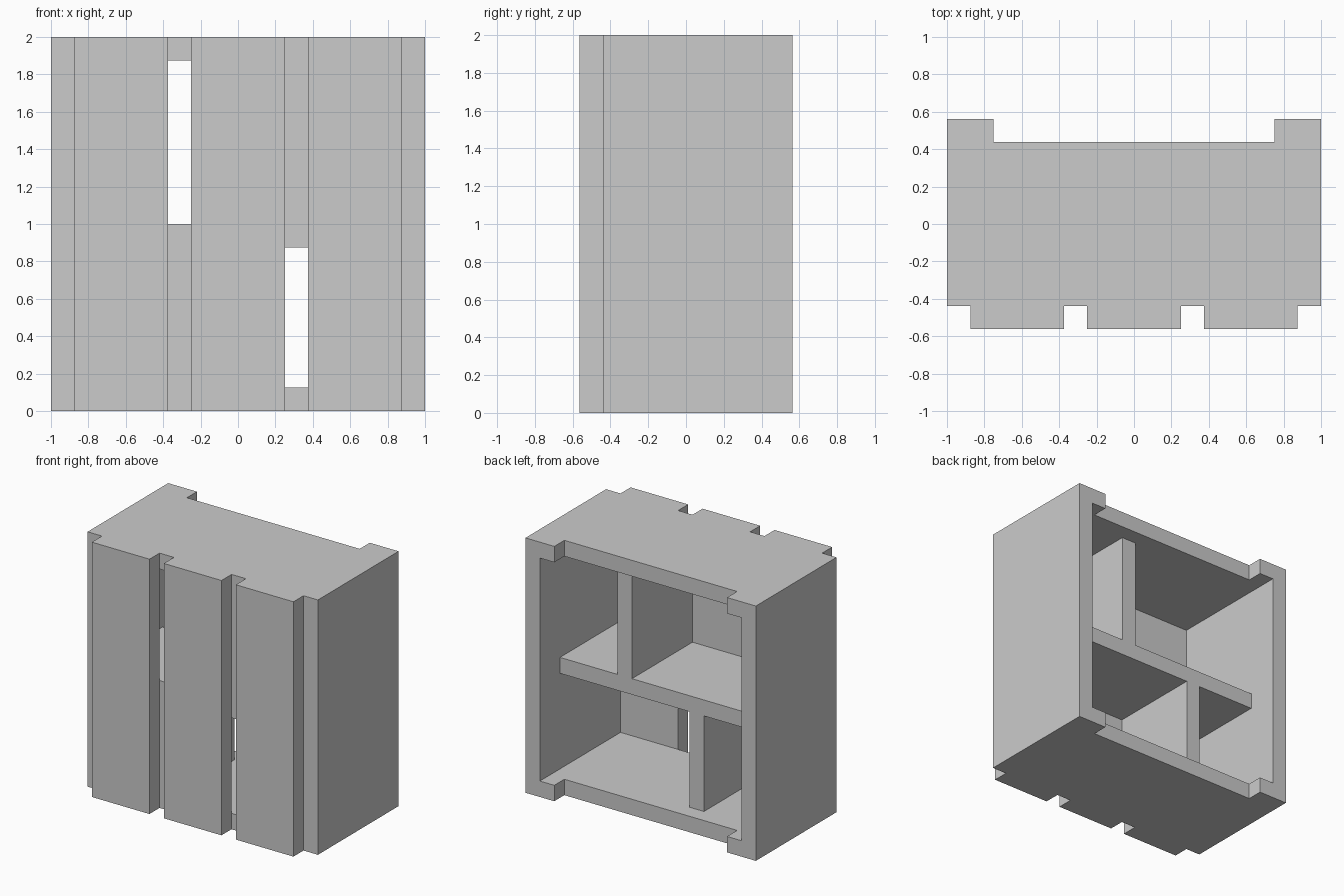
import bpy
import bmesh

if "Cube" in bpy.data.objects:
    bpy.data.objects.remove(bpy.data.objects["Cube"])

T = 0.125                       # board thickness
FRONT, BACK = -0.4375, 0.5625   # depth range of the case
SHELF_BACK = 0.3125             # rear edge of the recessed shelf and dividers


def prism(name, outline, z0, z1):
    """Extrude an xy outline (counter-clockwise) from z0 up to z1."""
    bm = bmesh.new()
    base = bm.faces.new([bm.verts.new((x, y, z0)) for x, y in outline])
    top = bmesh.ops.extrude_face_region(bm, geom=[base])["geom"]
    verts = [v for v in top if isinstance(v, bmesh.types.BMVert)]
    bmesh.ops.translate(bm, verts=verts, vec=(0, 0, z1 - z0))
    bmesh.ops.recalc_face_normals(bm, faces=bm.faces)
    mesh = bpy.data.meshes.new(name)
    bm.to_mesh(mesh)
    bm.free()
    obj = bpy.data.objects.new(name, mesh)
    bpy.context.collection.objects.link(obj)
    return obj


def box(name, x0, x1, y0, y1, z0, z1):
    return prism(name, [(x0, y0), (x1, y0), (x1, y1), (x0, y1)], z0, z1)


# Side walls
box("left_side", -1, -1 + T, FRONT, BACK, 0, 2)
box("right_side", 1 - T, 1, FRONT, BACK, 0, 2)

# Top and bottom boards, with a stub at each rear corner
w, stub, edge = 1 - T, 0.75, BACK - T
half = [(w, FRONT), (w, BACK), (stub, BACK), (stub, edge)]
outline = half + [(-x, y) for x, y in reversed(half)]
prism("bottom_board", outline, 0, T)
prism("top_board", outline, 2 - T, 2)

# Three upright planks closing the front, with gaps between
for name, x in (("left", -0.625), ("middle", 0), ("right", 0.625)):
    box(name + "_front_plank", x - 0.25, x + 0.25, FRONT - T, FRONT, 0, 2)

# Recessed middle shelf and the two staggered dividers
box("middle_shelf", -w, w, FRONT, SHELF_BACK, 1 - T, 1)
box("upper_divider", 0.25, 0.375, FRONT, SHELF_BACK, 1, 2 - T)
box("lower_divider", -0.375, -0.25, FRONT, SHELF_BACK, T, 1 - T)
